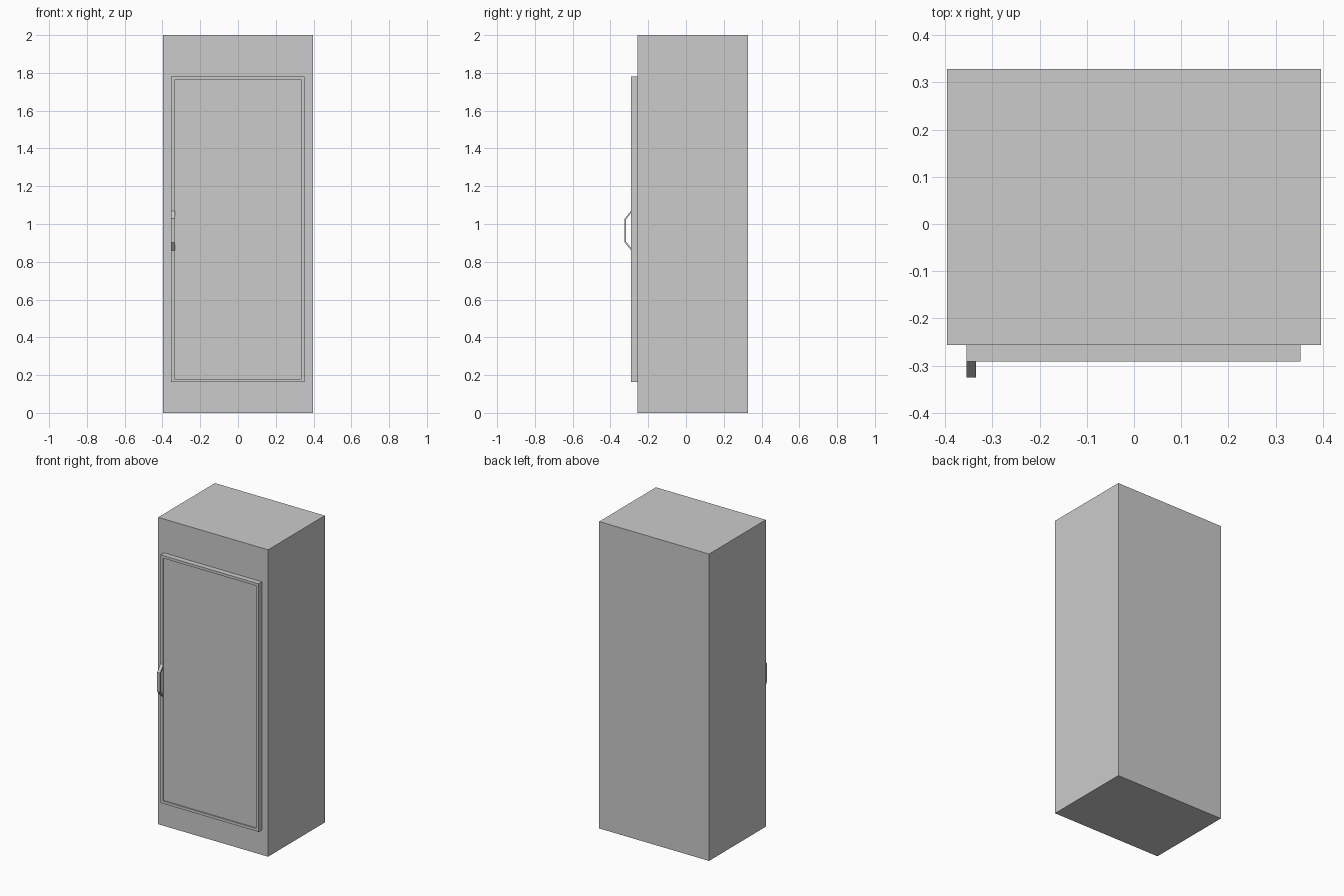
import bpy
import bmesh

cube = bpy.data.objects.get("Cube")
if cube:
    bpy.data.objects.remove(cube, do_unlink=True)

# Single light grey finish
grey = bpy.data.materials.new("light_grey")
grey.use_nodes = True
grey.diffuse_color = (0.6, 0.6, 0.6, 1)
grey.node_tree.nodes["Principled BSDF"].inputs["Base Color"].default_value = (0.6, 0.6, 0.6, 1)


def finish(name, bm):
    bmesh.ops.recalc_face_normals(bm, faces=bm.faces)
    mesh = bpy.data.meshes.new(name)
    bm.to_mesh(mesh)
    bm.free()
    mesh.materials.append(grey)
    obj = bpy.data.objects.new(name, mesh)
    bpy.context.collection.objects.link(obj)
    return obj


def box(low, high):
    bm = bmesh.new()
    bmesh.ops.create_cube(bm, size=1)
    for v in bm.verts:
        for i in range(3):
            v.co[i] = high[i] if v.co[i] > 0 else low[i]
    return bm


# Cabinet body
finish("cabinet_body", box((-0.396, -0.256, 0), (0.396, 0.328, 2)))

# Door with a shallow recessed panel in its front face
door = box((-0.355, -0.291, 0.163), (0.353, -0.256, 1.78))
door.normal_update()
front = min(door.faces, key=lambda f: f.calc_center_median().y)
bmesh.ops.inset_region(door, faces=[front], thickness=0.025)
inner = bmesh.ops.extrude_discrete_faces(door, faces=[front])["faces"]
bmesh.ops.translate(door, verts=inner[0].verts, vec=(0, 0.008, 0))
finish("door", door)

# Bent bar handle, a side profile extruded across its width
outer = [(-0.291, 1.07), (-0.325, 1.028), (-0.325, 0.903), (-0.291, 0.861)]
inside = [(-0.291, 0.873), (-0.317, 0.906), (-0.317, 1.025), (-0.291, 1.058)]
handle = bmesh.new()
profile = handle.faces.new([handle.verts.new((-0.355, y, z)) for y, z in outer + inside])
side = bmesh.ops.extrude_face_region(handle, geom=[profile])["geom"]
bmesh.ops.translate(handle, vec=(0.021, 0, 0),
                    verts=[g for g in side if isinstance(g, bmesh.types.BMVert)])
finish("door_handle", handle)
